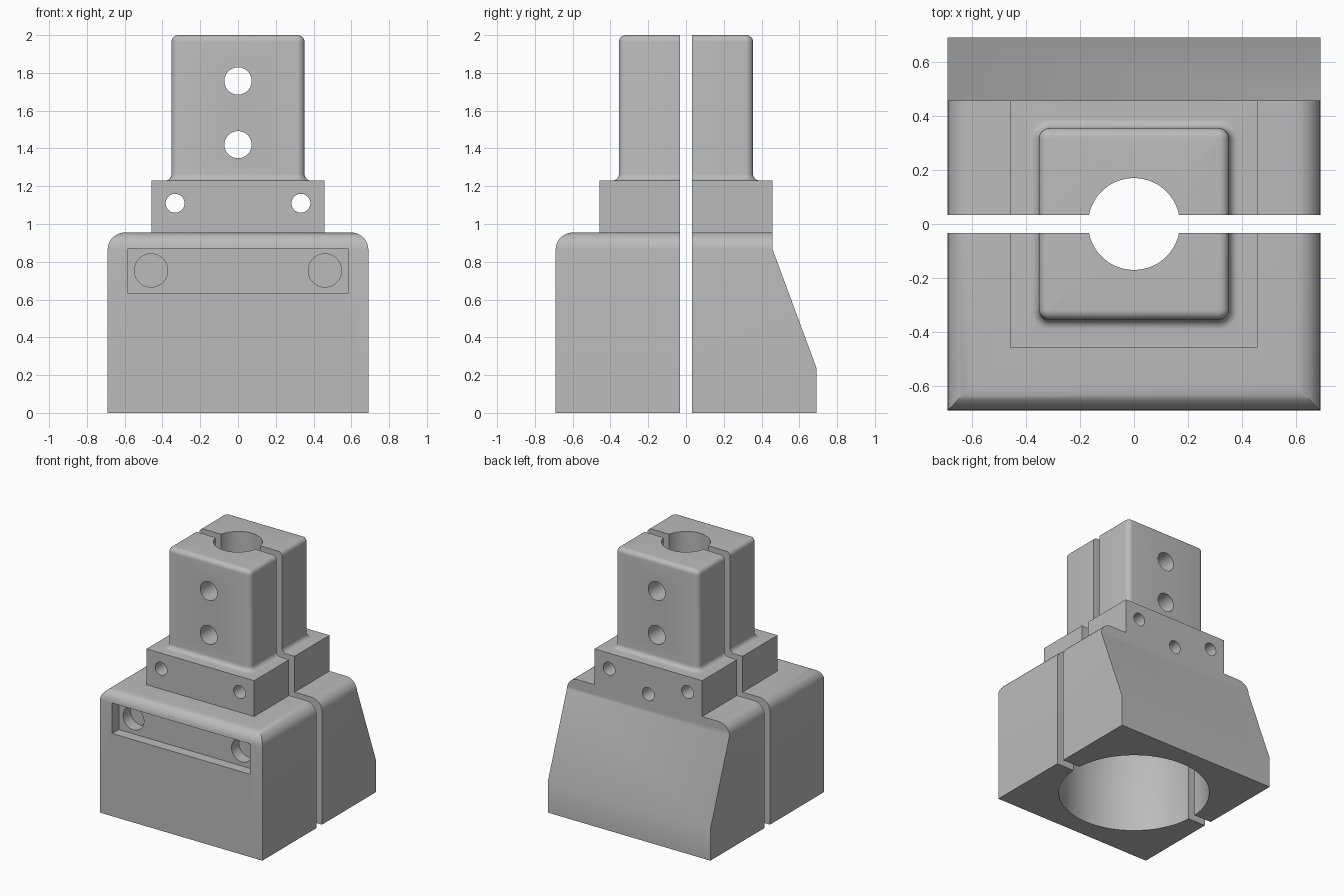
import bpy, bmesh, math

if "Cube" in bpy.data.objects:
    bpy.data.objects.remove(bpy.data.objects["Cube"], do_unlink=True)

# One plain grey for the whole clamp
grey = bpy.data.materials.new("plain_grey")
grey.use_nodes = True
grey.diffuse_color = (0.5, 0.5, 0.5, 1)
grey.node_tree.nodes["Principled BSDF"].inputs["Base Color"].default_value = (0.5, 0.5, 0.5, 1)

WIDE = 0.69      # half width of the base
COLLAR = 0.457   # half width of the collar
GAP = 0.033      # half width of the split
DECK = 0.955     # top of the base
STEP = 1.23      # top of the collar


def finish(name, bm):
    bmesh.ops.recalc_face_normals(bm, faces=bm.faces)
    mesh = bpy.data.meshes.new(name)
    bm.to_mesh(mesh)
    bm.free()
    mesh.materials.append(grey)
    ob = bpy.data.objects.new(name, mesh)
    bpy.context.collection.objects.link(ob)
    return ob


def loft(name, rings):
    """Closed solid through rings of equal point count."""
    bm = bmesh.new()
    loops = [[bm.verts.new(p) for p in ring] for ring in rings]
    for a, b in zip(loops, loops[1:]):
        for i in range(len(a)):
            j = (i + 1) % len(a)
            bm.faces.new((a[i], a[j], b[j], b[i]))
    bm.faces.new(loops[0])
    bm.faces.new(loops[-1])
    return finish(name, bm)


def box(name, x, y, z):
    return loft(name, [[(x[0], y[0], h), (x[1], y[0], h), (x[1], y[1], h), (x[0], y[1], h)] for h in z])


def rod(name, x, z, radius, y0, y1, sides=48):
    """Cylinder along y."""
    turn = [math.tau * i / sides for i in range(sides)]
    return loft(name, [[(x + radius * math.cos(t), y, z + radius * math.sin(t)) for t in turn]
                       for y in (y0, y1)])


def combine(ob, other, operation):
    mod = ob.modifiers.new("combine", 'BOOLEAN')
    mod.operation, mod.solver, mod.object = operation, 'EXACT', other
    bpy.context.view_layer.objects.active = ob
    bpy.ops.object.modifier_apply(modifier=mod.name)
    bpy.data.objects.remove(other, do_unlink=True)


def rounded_ring(half_x, half_y, radius, z, steps=6):
    ring = []
    for k, (sx, sy) in enumerate(((1, 1), (-1, 1), (-1, -1), (1, -1))):
        for i in range(steps + 1):
            t = math.pi / 2 * (k + i / steps)
            ring.append((sx * (half_x - radius) + radius * math.cos(t),
                         sy * (half_y - radius) + radius * math.sin(t), z))
    return ring


# Base block with rounded front and side top edges
bm = bmesh.new()
bmesh.ops.create_cube(bm, size=1)
for v in bm.verts:
    v.co = (v.co.x * 2 * WIDE, v.co.y * 2 * WIDE, (v.co.z + 0.5) * DECK)
top_edges = [e for e in bm.edges if all(v.co.z > 0.9 for v in e.verts)
             and not all(v.co.y > 0 for v in e.verts)]
bmesh.ops.bevel(bm, geom=top_edges, offset=0.09, segments=8, profile=0.5, affect='EDGES')
body = finish("clamp_body", bm)

# Sloped back
slope = [(WIDE, 0.24), (COLLAR, 0.87), (COLLAR, 1.1), (1, 1.1), (1, 0.24)]
combine(body, loft("slope_cutter", [[(x, y, z) for y, z in slope] for x in (-1, 1)]), 'DIFFERENCE')

# Square collar
combine(body, box("collar", (-COLLAR, COLLAR), (-COLLAR, COLLAR), (0.9, STEP)), 'UNION')

# Tower with a flared foot and softened top
R = 0.035
sections = [(STEP - 0.05, R)]
quarter = [math.pi / 2 * i / 6 for i in range(7)]
sections += [(STEP + R * (1 - math.cos(t)), R * (1 - math.sin(t))) for t in quarter]
sections += [(2 - R + R * math.sin(t), R * (math.cos(t) - 1)) for t in quarter[:-1]]
sections += [(2, -R)]
combine(body, loft("tower", [rounded_ring(0.352 + d, 0.355 + d, 0.04 + max(d, -0.03), z)
                             for z, d in sections]), 'UNION')

# Central bore, tapering inside the base
SIDES = 96
bore = [(0.54, -0.1), (0.54, 0.44), (0.34, 0.95), (0.17, 0.95), (0.17, 2.1)]
combine(body, loft("bore_cutter", [[(r * math.cos(math.tau * i / SIDES), r * math.sin(math.tau * i / SIDES), z)
                                    for i in range(SIDES)] for r, z in bore]), 'DIFFERENCE')

# Screw holes through tower and collar
for z in (1.42, 1.757):
    combine(body, rod("tower_hole", 0, z, 0.072, -1, 1), 'DIFFERENCE')
for side in (-1, 1):
    combine(body, rod("collar_hole", side * 0.333, 1.11, 0.05, -1, 1), 'DIFFERENCE')
combine(body, rod("back_hole", 0, 1.005, 0.05, 0.1, 1), 'DIFFERENCE')

# Front recess with two screw seats
combine(body, box("recess", (-0.585, 0.585), (-1, -WIDE + 0.08), (0.635, 0.868)), 'DIFFERENCE')
for side in (-1, 1):
    combine(body, rod("screw_seat", side * 0.46, 0.754, 0.088, -1, -WIDE + 0.17), 'DIFFERENCE')

# Split into two halves
back = body.copy()
back.data = body.data.copy()
bpy.context.collection.objects.link(back)
body.name, back.name = "front_half", "back_half"
combine(body, box("split_cutter", (-1, 1), (-GAP, 2), (-1, 3)), 'DIFFERENCE')
combine(back, box("split_cutter", (-1, 1), (-2, GAP), (-1, 3)), 'DIFFERENCE')

for ob in (body, back):
    bpy.ops.object.select_all(action='DESELECT')
    ob.select_set(True)
    bpy.context.view_layer.objects.active = ob
    bpy.ops.object.shade_smooth_by_angle(angle=math.radians(30))
